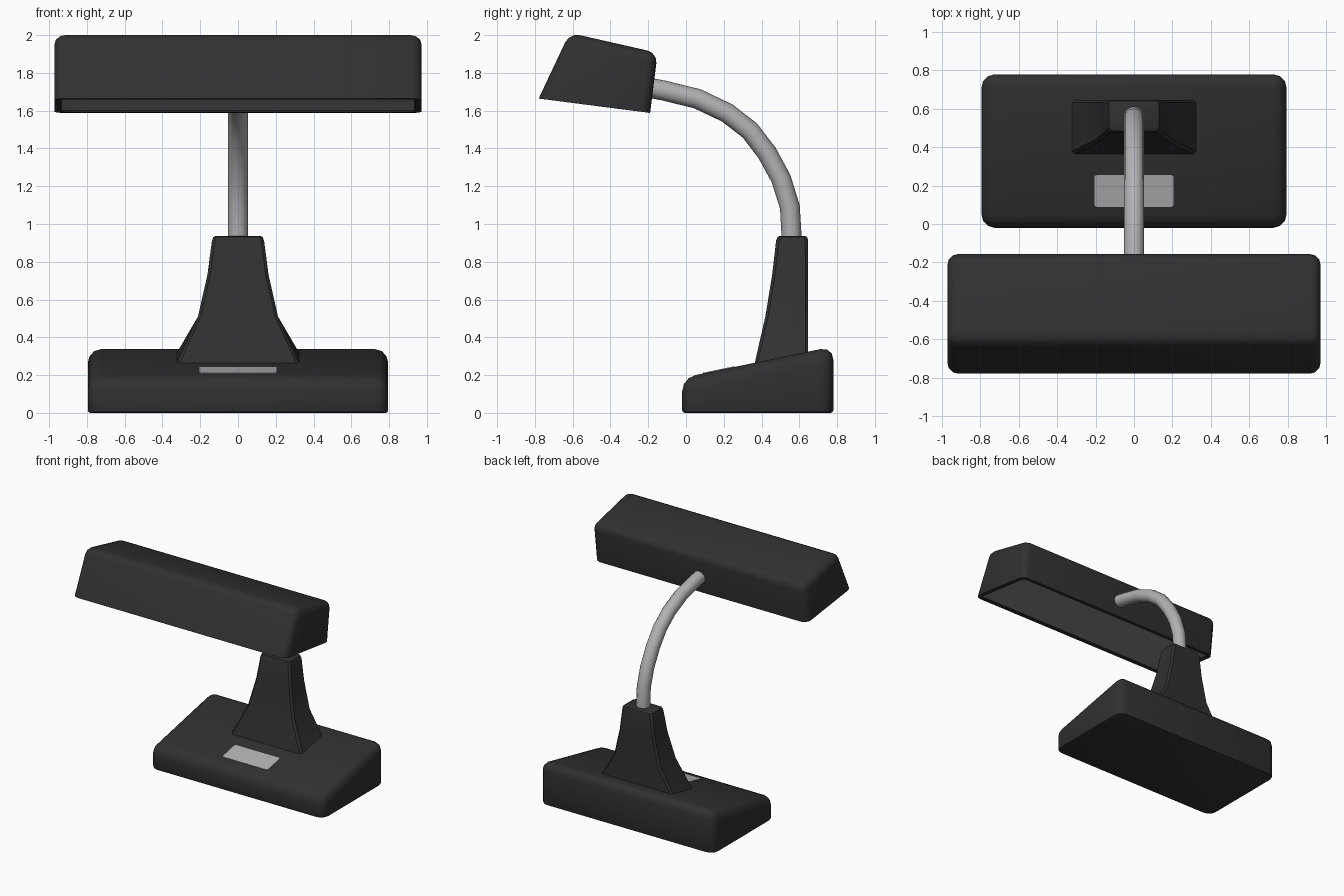
import bpy, bmesh, math

if "Cube" in bpy.data.objects:
    bpy.data.objects.remove(bpy.data.objects["Cube"])


def material(name, rgb):
    m = bpy.data.materials.new(name)
    m.diffuse_color = (*rgb, 1)
    m.use_nodes = True
    m.node_tree.nodes["Principled BSDF"].inputs["Base Color"].default_value = m.diffuse_color
    return m


BLACK = material("black_plastic", (0.03, 0.03, 0.03))
METAL = material("grey_metal", (0.44, 0.44, 0.45))
DIFFUSER = material("lamp_diffuser", (0.3, 0.3, 0.3))


def finish(bm, name, mats, angle=40):
    """Turn a bmesh into a smooth-by-angle object."""
    bmesh.ops.recalc_face_normals(bm, faces=bm.faces)
    me = bpy.data.meshes.new(name)
    bm.to_mesh(me)
    bm.free()
    for m in mats:
        me.materials.append(m)
    ob = bpy.data.objects.new(name, me)
    bpy.context.collection.objects.link(ob)
    smooth(ob, angle)
    return ob


def smooth(ob, angle=40):
    bpy.ops.object.select_all(action='DESELECT')
    ob.select_set(True)
    bpy.context.view_layer.objects.active = ob
    bpy.ops.object.shade_smooth_by_angle(angle=math.radians(angle))


def loft(bm, rings):
    """Skin equal-length rings of points and cap both ends."""
    vs = [[bm.verts.new(p) for p in r] for r in rings]
    n = len(vs[0])
    for a, b in zip(vs, vs[1:]):
        for i in range(n):
            j = (i + 1) % n
            bm.faces.new((a[i], a[j], b[j], b[i]))
    bm.faces.new(vs[0])
    bm.faces.new(vs[-1])
    bmesh.ops.recalc_face_normals(bm, faces=bm.faces)


def prism(half_width, profile):
    """Side profile (y, z) stretched along x."""
    bm = bmesh.new()
    loft(bm, [[(x, y, z) for y, z in profile] for x in (-half_width, half_width)])
    return bm


def lowest_face(bm):
    bm.normal_update()
    return max((f for f in bm.faces if f.normal.z < -0.9), key=lambda f: f.calc_area())


def round_body(bm, offset):
    """Round every edge except those around the underside."""
    keep = set(lowest_face(bm).edges)
    bmesh.ops.bevel(bm, geom=[e for e in bm.edges if e not in keep], offset=offset,
                    segments=3, profile=0.5, affect='EDGES', clamp_overlap=True)


def slope(y):
    """Height of the sloping top of the base."""
    return 0.2 + (y - 0.05) * 0.208


# Base: wedge with rounded top and corners, fine rounding underneath
bm = prism(0.795, [(-0.02, 0), (0.78, 0), (0.78, slope(0.78)), (-0.02, slope(-0.02))])
round_body(bm, 0.07)
bmesh.ops.bevel(bm, geom=list(lowest_face(bm).edges), offset=0.014, segments=2,
                profile=0.5, affect='EDGES', clamp_overlap=True)
finish(bm, "base", [BLACK])

# Switch plate lying on the slope of the base
bm = prism(0.207, [(0.09, slope(0.09) - 0.003), (0.257, slope(0.257) - 0.003),
                   (0.256, slope(0.256) + 0.004), (0.089, slope(0.089) + 0.004)])
bmesh.ops.bevel(bm, geom=[e for e in bm.edges if e.calc_length() < 0.03],
                offset=0.014, segments=2, profile=0.5, affect='EDGES')
finish(bm, "switch_plate", [METAL])


# Pedestal: flared column with a straight back
def column_ring(z, hw, front, back, c):
    pts = [(-hw + c, front), (hw - c, front), (hw, front + c), (hw, back - c),
           (hw - c, back), (-hw + c, back), (-hw, back - c), (-hw, front + c)]
    return [(x, y, slope(y) - 0.005 if z is None else z) for x, y in pts]


bm = bmesh.new()
loft(bm, [column_ring(*r) for r in (
    (None, 0.325, 0.363, 0.647, 0.015),
    (0.51, 0.212, 0.42, 0.647, 0.015),
    (0.73, 0.162, 0.456, 0.647, 0.015),
    (0.912, 0.138, 0.477, 0.647, 0.016),
    (0.93, 0.131, 0.484, 0.641, 0.016),
    (0.937, 0.118, 0.496, 0.63, 0.016))])
finish(bm, "pedestal", [BLACK], 35)

# Bent arm tube
path = [(0.56, 0.88), (0.558, 0.95), (0.55, 1.09), (0.503, 1.24), (0.43, 1.375),
        (0.338, 1.495), (0.218, 1.588), (0.06, 1.663), (-0.12, 1.707), (-0.2, 1.722)]
cu = bpy.data.curves.new("arm", 'CURVE')
cu.dimensions = '3D'
cu.bevel_depth = 0.053
cu.bevel_resolution = 4
cu.use_fill_caps = True
sp = cu.splines.new('POLY')
sp.points.add(len(path) - 1)
for p, (y, z) in zip(sp.points, path):
    p.co = (0, y, z, 1)
cu.materials.append(METAL)
arm = bpy.data.objects.new("arm", cu)
bpy.context.collection.objects.link(arm)
bpy.ops.object.select_all(action='DESELECT')
arm.select_set(True)
bpy.context.view_layer.objects.active = arm
bpy.ops.object.convert(target='MESH')
smooth(bpy.context.view_layer.objects.active)

# Lamp head: rounded trapezoid shade with a framed diffuser underneath
bm = prism(0.972, [(-0.78, 1.664), (-0.19, 1.588), (-0.15, 1.906), (-0.616, 2.012)])
round_body(bm, 0.055)
panel = lowest_face(bm)
bmesh.ops.inset_region(bm, faces=[panel], thickness=0.035, use_even_offset=True)
bmesh.ops.inset_region(bm, faces=[panel], thickness=0.002, depth=-0.007, use_even_offset=True)
panel.material_index = 1
finish(bm, "lamp_head", [BLACK, DIFFUSER])
